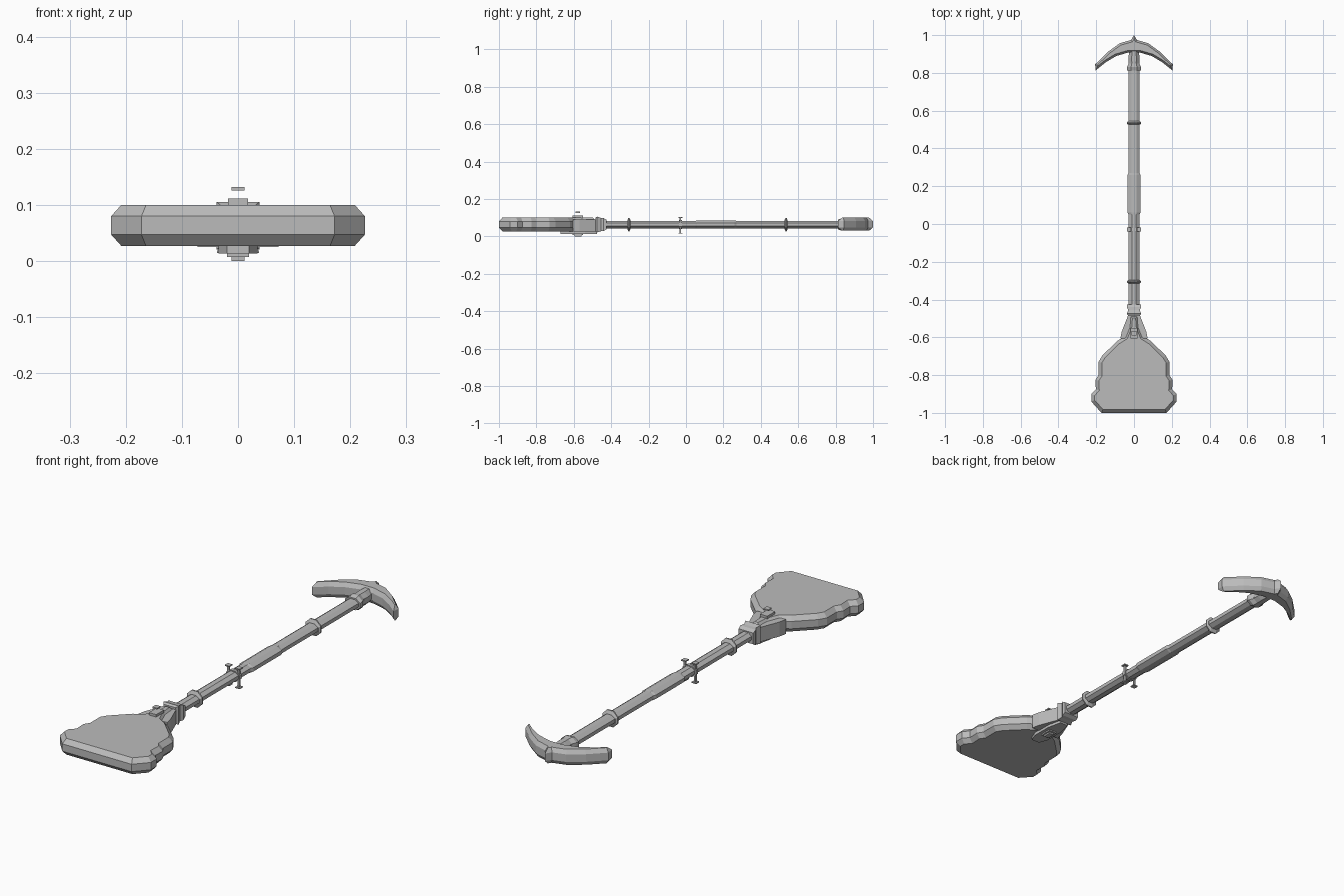
import bpy, bmesh, math
from mathutils import Vector

cube = bpy.data.objects.get("Cube")
if cube:
    bpy.data.objects.remove(cube, do_unlink=True)

GREY = (0.5, 0.5, 0.5, 1)
grey = bpy.data.materials.new("plain grey")
grey.use_nodes = True
grey.diffuse_color = GREY
grey.node_tree.nodes["Principled BSDF"].inputs["Base Color"].default_value = GREY
MID = 0.063


def skin(name, rings):
    """Join equal rings of points into a closed, flat shaded solid."""
    bm = bmesh.new()
    rows = [[bm.verts.new(p) for p in ring] for ring in rings]
    for a, b in zip(rows, rows[1:]):
        for i in range(len(a)):
            j = (i + 1) % len(a)
            bm.faces.new((a[i], a[j], b[j], b[i]))
    bm.faces.new(rows[0])
    bm.faces.new(rows[-1])
    bmesh.ops.recalc_face_normals(bm, faces=bm.faces)
    mesh = bpy.data.meshes.new(name)
    bm.to_mesh(mesh)
    bm.free()
    mesh.materials.append(grey)
    obj = bpy.data.objects.new(name, mesh)
    bpy.context.collection.objects.link(obj)
    return obj


def mirrored(half):
    """Close a half outline across x = 0."""
    return half + [(-x, y) for x, y in reversed(half) if x > 0]


def offset(outline, d):
    """Move every edge of an outline inward by d with mitred corners."""
    pts = [Vector(p) for p in outline]
    area = sum(a.x * b.y - b.x * a.y for a, b in zip(pts, pts[1:] + pts[:1]))
    turn = 1 if area > 0 else -1
    out = []
    for i, p in enumerate(pts):
        e1 = (p - pts[i - 1]).normalized()
        e2 = (pts[(i + 1) % len(pts)] - p).normalized()
        n1, n2 = Vector((-e1.y, e1.x)) * turn, Vector((-e2.y, e2.x)) * turn
        out.append(p + (n1 + n2) * d / (1 + n1.dot(n2)))
    return out


def slab(name, outline, bottom, top, inset=0, chamfer=0):
    """Extrude an outline upward, optionally with chamfered rims."""
    levels = [(bottom, 0), (top, 0)]
    if inset:
        levels = [(bottom, inset), (bottom + chamfer, 0),
                  (top - chamfer, 0), (top, inset)]
    return skin(name, [[(x, y, z) for x, y in offset(outline, d)] for z, d in levels])


def rod(name, stations, sides=8, mid=MID):
    """Loft a flat-topped polygon along y through (y, half width, half height)."""
    k = 1 / math.cos(math.pi / sides)
    angles = [(i + 0.5) * math.tau / sides for i in range(sides)]
    return skin(name, [[(w * k * math.cos(a), y, mid + h * k * math.sin(a))
                        for a in angles] for y, w, h in stations])


def box(name, x, y, hx, hy, bottom, top):
    return slab(name, [(x - hx, y - hy), (x + hx, y - hy),
                       (x + hx, y + hy), (x - hx, y + hy)], bottom, top)


# Blade with stepped sides
slab("blade", mirrored([
    (0.172, -1.0), (0.226, -0.94), (0.226, -0.90), (0.202, -0.875),
    (0.204, -0.825), (0.188, -0.80), (0.188, -0.73), (0.168, -0.697),
    (0.09, -0.62), (0.05, -0.595), (0.03, -0.545), (0.025, -0.48)]),
    0.027, 0.10, 0.018, 0.02)

# Socket between blade and shaft
slab("socket_wedge", mirrored([
    (0.072, -0.605), (0.065, -0.57), (0.026, -0.47)]), 0.025, 0.09)
rod("socket_collar", [(-0.485, 0.03, 0.036), (-0.475, 0.038, 0.042),
                      (-0.455, 0.03, 0.036), (-0.44, 0.038, 0.034),
                      (-0.425, 0.036, 0.025)], sides=4)
slab("socket_under_plate", mirrored([
    (0.02, -0.67), (0.035, -0.63), (0.035, -0.54), (0.02, -0.475)]), 0.013, 0.028)

# Blade bolt
box("bolt_washer_top", 0, -0.578, 0.018, 0.028, 0.098, 0.111)
box("bolt_head", 0, -0.578, 0.012, 0.012, 0.126, 0.132)
box("bolt_washer_bottom", 0, -0.578, 0.02, 0.028, 0.007, 0.02)
box("bolt_end", 0, -0.578, 0.012, 0.018, 0.0, 0.008)

# Shaft with thicker grip
rod("shaft", [(-0.48, 0.028, 0.02), (0.05, 0.028, 0.02), (0.06, 0.034, 0.021),
              (0.26, 0.034, 0.021), (0.27, 0.029, 0.02), (0.86, 0.029, 0.02)])

# Ridged bands on the shaft
for label, y in (("front", -0.305), ("rear", 0.535)):
    rod(label + "_band", [(y - 0.009, 0.031, 0.022), (y - 0.003, 0.037, 0.036),
                          (y + 0.003, 0.037, 0.036), (y + 0.009, 0.031, 0.022)])

# Middle clamp with a pin on each side
CLAMP_Y = -0.03
rod("clamp_band", [(CLAMP_Y - 0.008, 0.033, 0.024), (CLAMP_Y + 0.008, 0.033, 0.024)])
for side, x in (("left", 0.026), ("right", -0.026)):
    box(side + "_clamp_pin", x, CLAMP_Y, 0.004, 0.004, 0.018, 0.10)
    box(side + "_clamp_pin_top", x, CLAMP_Y, 0.011, 0.011, 0.099, 0.104)
    box(side + "_clamp_pin_bottom", x, CLAMP_Y, 0.011, 0.011, 0.014, 0.019)

# Curved cross handle
slab("handle", mirrored([
    (0, 1.0), (0.016, 0.974), (0.075, 0.957), (0.14, 0.91), (0.206, 0.845),
    (0.203, 0.813), (0.15, 0.856), (0.095, 0.889), (0.03, 0.908)]),
    0.03, 0.10, 0.011, 0.018)
rod("handle_collar", [(0.812, 0.038, 0.026), (0.83, 0.038, 0.032),
                      (0.85, 0.028, 0.03), (0.88, 0.03, 0.03),
                      (0.92, 0.024, 0.03)])
